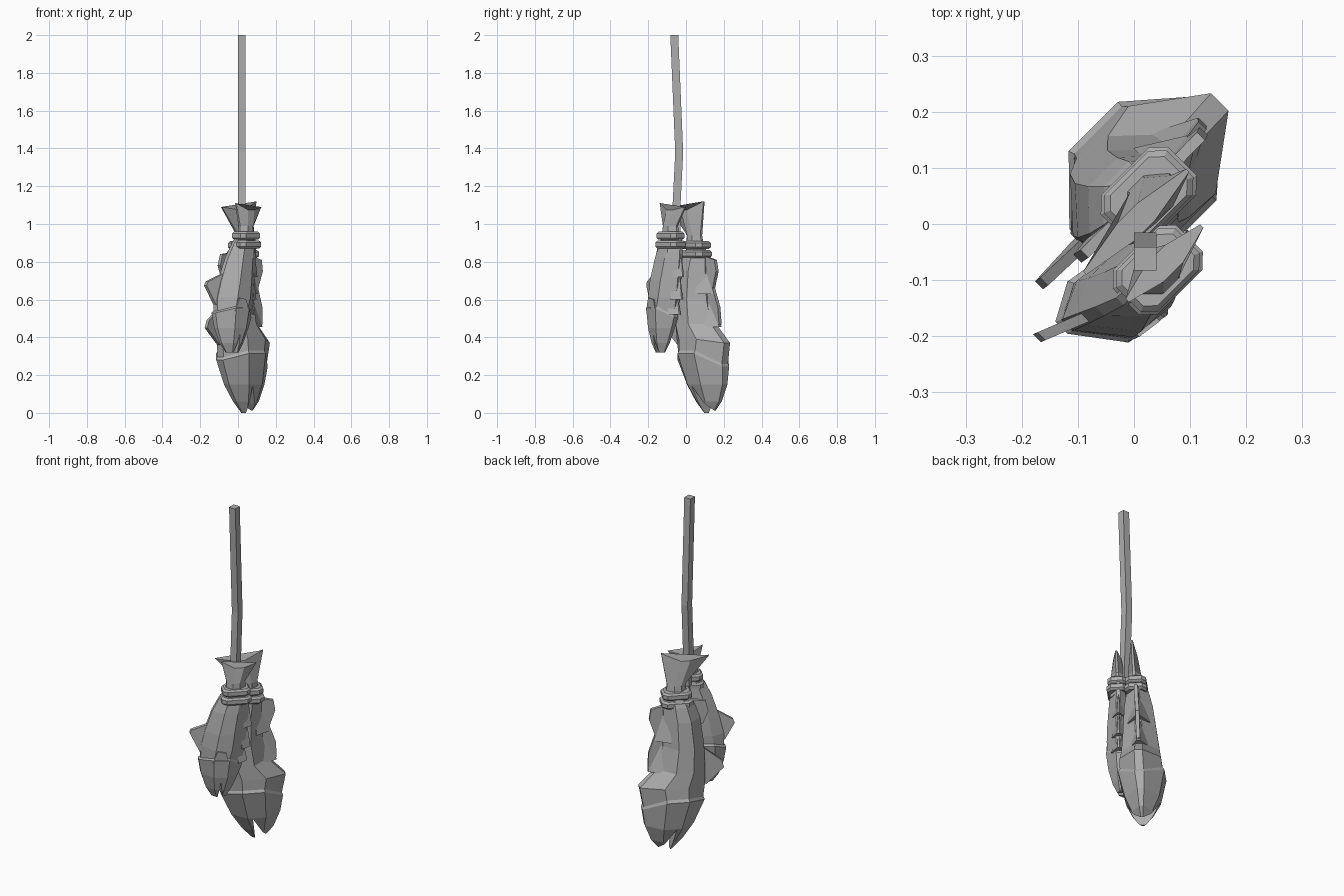
import bpy, bmesh
from mathutils import Vector

cube = bpy.data.objects.get("Cube")
if cube:
    bpy.data.objects.remove(cube)

grey = bpy.data.materials.new("plain_grey")
grey.use_nodes = True
grey.diffuse_color = (0.42, 0.42, 0.42, 1)
grey.node_tree.nodes["Principled BSDF"].inputs["Base Color"].default_value = grey.diffuse_color


def place(u, w, z):
    """Fish plane coordinates (u along the fin plane, w across it) to world."""
    return Vector(((u - w) * 0.7071, (u + w) * 0.7071, z))


def loft(name, rings):
    """Closed skin through rings of equal point count."""
    bm = bmesh.new()
    rows = [[bm.verts.new(p) for p in ring] for ring in rings]
    n = len(rows[0])
    for a, b in zip(rows, rows[1:]):
        for i in range(n):
            j = (i + 1) % n
            bm.faces.new((a[i], a[j], b[j], b[i]))
    bm.faces.new(rows[0])
    bm.faces.new(rows[-1])
    bmesh.ops.recalc_face_normals(bm, faces=bm.faces)
    mesh = bpy.data.meshes.new(name)
    bm.to_mesh(mesh)
    bm.free()
    mesh.materials.append(grey)
    obj = bpy.data.objects.new(name, mesh)
    bpy.context.collection.objects.link(obj)
    return obj


# Flattened octagon: back ridge, flanks, belly ridge
SECTION = [(1, .2), (.32, 1), (-.42, 1), (-1, .2), (-1, -.2), (-.42, -1), (.32, -1), (1, -.2)]
# Squarish loop for the cords
LOOP = [(1, .6), (.7, 1), (-.7, 1), (-1, .6), (-1, -.6), (-.7, -1), (.7, -1), (1, -.6)]


def section(z, u0, u1, half, w, sweep=0):
    """Body ring; w(u, z) is the middle plane, sweep bends the ring upward on the flanks."""
    mid, r = (u0 + u1) / 2, (u1 - u0) / 2
    ring = []
    for a, b in SECTION:
        lift = sweep if abs(b) == 1 else -sweep * max(a, 0)
        u = mid + a * r
        ring.append(place(u, w(u, z) + b * half, z + lift))
    return ring


def plate(name, outline, w, thick):
    """Thin plate along the middle plane."""
    return loft(name, [[place(u, w(u, z) + s * thick / 2, z) for u, z in outline] for s in (-1, 1)])


def cut_mouth(body, outline, w):
    cutter = plate("mouth_cutter", outline, w, 0.6)
    cutter.hide_render = True
    mod = body.modifiers.new("mouth", "BOOLEAN")
    mod.operation, mod.solver, mod.object = "DIFFERENCE", "EXACT", cutter
    bpy.context.view_layer.objects.active = body
    bpy.ops.object.modifier_apply(modifier="mouth")
    bpy.data.objects.remove(cutter)


def back_spine(name, w, top, bottom, base, tip, half):
    """Wedge that widens toward its flat lower end."""
    rings = []
    for z, out, h in ((top, base + .035, .012), (bottom, tip, half)):
        rings.append([place(u, w(u, z) + s * h, z)
                      for u, s in ((base, -1), (out, -.15), (out, .15), (base, 1))])
    loft(name, rings)


def fish(name, rows, w, mouth, fins, spines, neck, tail):
    # Body with raised gill edge
    body = loft(name + "_body", [section(z, u0, u1, h, w, s) for z, u0, u1, h, s in rows])
    cut_mouth(body, mouth, w)
    for part, outline in fins.items():
        plate(f"{name}_{part}", outline, w, 0.02)
    for i, spine in enumerate(spines):
        back_spine(f"{name}_back_spine_{i + 1}", w, *spine)

    # Two wraps of cord around the tail root
    u, nw, z, ru, rw = neck
    for i, k in enumerate((1, .93)):
        base = z + i * 0.047
        ring = [(base, .86), (base + .01, 1), (base + .032, 1), (base + .042, .86)]
        loft(f"{name}_cord_{i + 1}",
             [[place(u + a * ru * k * g, nw + b * rw * k * g, h) for a, b in LOOP] for h, g in ring])

    # Flared tail: thick at the root, thin and notched at the end
    lo, hi, top_lo, top_hi, tw = tail
    mid = (lo + hi) / 2
    end = [(hi, .004, top_hi), (mid + .025, .022, 1.075), (mid - .025, .022, 1.075), (lo, .004, top_lo)]
    end = [place(a, tw + t, h) for a, t, h in end] + [place(a, tw - t, h) for a, t, h in reversed(end)]
    loft(name + "_tail", [section(z - .02, u - ru * .8, u + ru * .8, rw * .75, lambda a, b: nw),
                          section(z + .12, u - .05, u + .05, .036, lambda a, b: (nw + tw) / 2), end])


# Large fish at the back, head down: z, belly, back, half thickness, gill sweep
fish("large_fish",
     [(0, .085, .15, .02, 0), (.06, .03, .2, .055, 0), (.15, -.03, .235, .092, 0),
      (.28, -.088, .248, .124, .035), (.295, -.08, .242, .114, .035),
      (.38, -.092, .262, .11, .01), (.47, -.092, .165, .102, 0), (.6, -.088, .135, .09, 0),
      (.75, -.068, .13, .076, 0), (.83, -.04, .13, .06, 0), (.88, 0, .11, .042, 0)],
     lambda u, z: .056 - .045 * max(0, z - .15),
     [(.075, .145), (.105, -.04), (.2, -.04), (.132, .05)],
     {"back_fin": [(.08, .84), (.195, .81), (.205, .75), (.175, .66), (.21, .56),
                   (.215, .47), (.15, .44), (.08, .45)],
      "belly_fin": [(-.06, .59), (-.185, .49), (-.197, .45), (-.1, .36), (-.06, .38)],
      "rear_fin": [(-.02, .85), (-.1, .84), (-.115, .78), (-.085, .71), (-.04, .7)]},
     [(.82, .63, .095, .18, .062), (.65, .455, .1, .215, .07)],
     (.055, .018, .82, .085, .06), (-.124, .135, 1.09, 1.12, 0))


# Small fish at the front, belly turned a little aside
def small_plane(u, z):
    return -.08 - .4 * min(0, u + .12)


fish("small_fish",
     [(.32, -.155, -.08, .018, 0), (.37, -.185, -.05, .042, 0), (.45, -.21, -.015, .064, 0),
      (.53, -.222, .005, .077, .025), (.54, -.212, .002, .069, .025),
      (.61, -.21, .02, .071, 0), (.7, -.19, .03, .067, 0), (.82, -.153, .042, .056, 0),
      (.9, -.115, .045, .046, 0), (.93, -.09, .04, .04, 0)],
     small_plane,
     [(-.115, .42), (-.13, .3), (-.1, .3)],
     {"belly_fin": [(-.15, .75), (-.258, .695), (-.266, .675), (-.215, .57), (-.15, .57)]},
     [(.84, .72, .01, .06, .035), (.73, .6, 0, .052, .04), (.62, .52, -.02, .035, .045)],
     (-.028, -.088, .87, .08, .056), (-.105, .083, 1.11, 1.09, -.088))

# Small flap behind the gill of the front fish
plate("small_fish_side_flap", [(-.16, .54), (-.135, .61), (-.09, .6), (-.075, .54)],
      lambda u, z: small_plane(u, z) - .06, .03)

# Hanging rope, slightly bowed
loft("hanging_rope",
     [[(.02 + a * .02, y + b * .021, z) for a, b in ((-1, -1), (1, -1), (1, 1), (-1, 1))]
      for z, y in ((.9, -.05), (1.1, -.05), (1.38, -.036), (2, -.062))])
